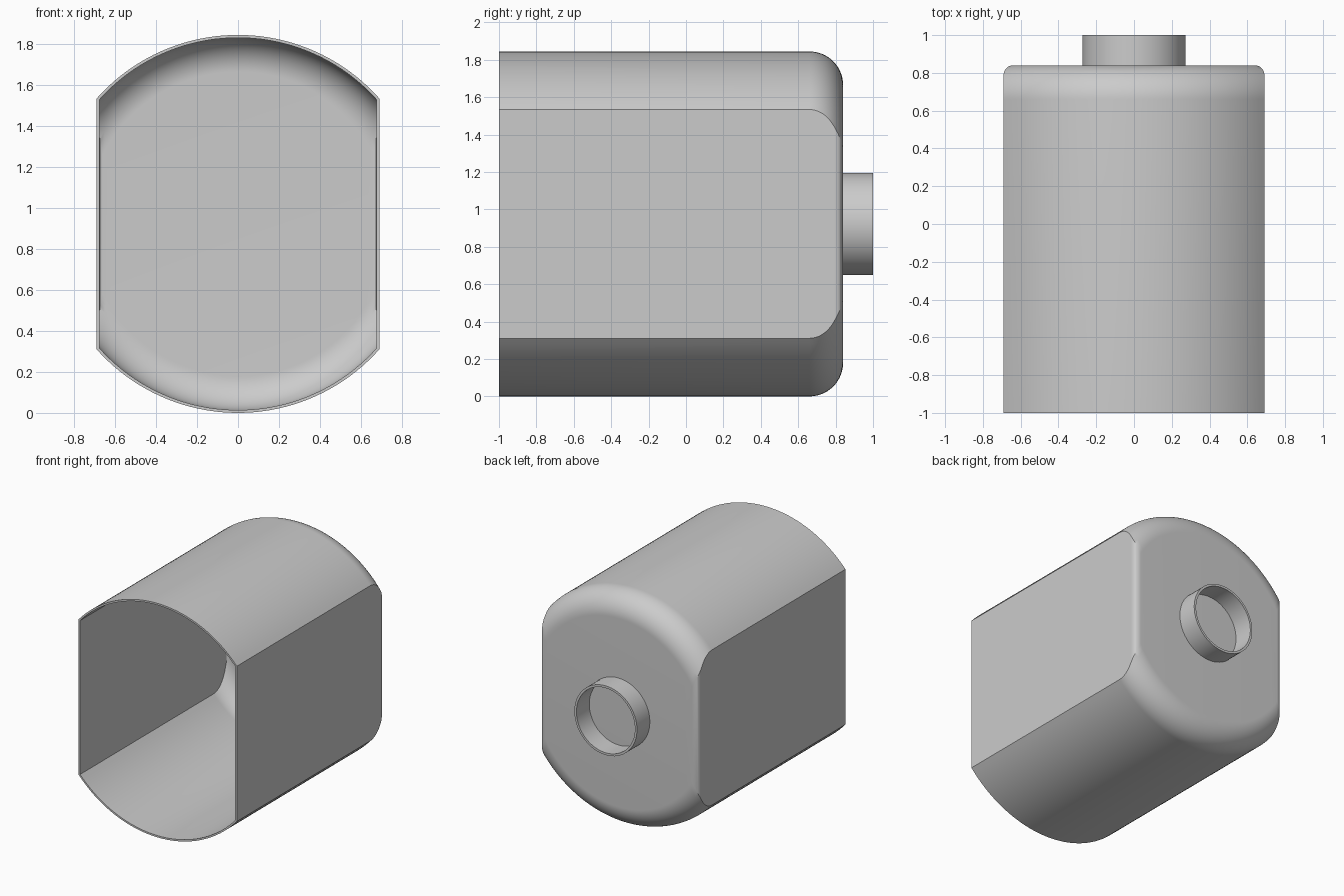
import bpy, bmesh
from math import sin, cos, asin, pi, radians, sqrt

if "Cube" in bpy.data.objects:
    bpy.data.objects.remove(bpy.data.objects["Cube"], do_unlink=True)

MID_Z = 0.922      # height of the long axis
RADIUS = 0.922     # round shell radius
HALF_W = 0.69      # flat side distance
BACK = 0.84        # outer face of the closed end
WALL = 0.014

grey = bpy.data.materials.new("plain_grey")
grey.use_nodes = True
colour = (0.6, 0.6, 0.6, 1)
grey.diffuse_color = colour
grey.node_tree.nodes["Principled BSDF"].inputs["Base Color"].default_value = colour


def section(y, r, w, n=40):
    """Circle of radius r with both sides cut flat at x = +-w."""
    a = asin(min(1, w / r))
    angles = [-a + 2 * a * i / n for i in range(n + 1)]
    top = [(r * sin(t), y, MID_Z + r * cos(t)) for t in angles]
    bottom = [(-x, y, 2 * MID_Z - z) for x, y, z in top]
    return top + bottom


def circle(y, r, n=64):
    return [(r * sin(2 * pi * i / n), y, MID_Z + r * cos(2 * pi * i / n)) for i in range(n)]


def shell_sections(r, w, back, big, small, steps=20):
    """Straight run, then a big round on the arcs and a small one on the flats."""
    rows = [section(-1, r, w)]
    for i in range(steps + 1):
        t = pi / 2 * i / steps
        y = back - big + big * sin(t)
        d = max(0, y - (back - small))
        side = w - small + sqrt(max(0, small ** 2 - d ** 2))
        rows.append(section(y, r - big + big * cos(t), side))
    return rows


def loft(name, rows, cap_ends=False):
    bm = bmesh.new()
    rings = [[bm.verts.new(p) for p in row] for row in rows]
    n = len(rings[0])
    for a, b in zip(rings, rings[1:]):
        for i in range(n):
            j = (i + 1) % n
            bm.faces.new((a[i], a[j], b[j], b[i]))
    if cap_ends:
        bm.faces.new(rings[0])
        bm.faces.new(rings[-1])
    bmesh.ops.recalc_face_normals(bm, faces=bm.faces)
    mesh = bpy.data.meshes.new(name)
    bm.to_mesh(mesh)
    bm.free()
    mesh.materials.append(grey)
    obj = bpy.data.objects.new(name, mesh)
    bpy.context.collection.objects.link(obj)
    bpy.ops.object.select_all(action="DESELECT")
    obj.select_set(True)
    bpy.context.view_layer.objects.active = obj
    bpy.ops.object.shade_smooth_by_angle(angle=radians(30))
    return obj


# Thin-walled housing, open at the front and closed at the back
outer = shell_sections(RADIUS, HALF_W, BACK, 0.18, 0.05)
inner = shell_sections(RADIUS - WALL, HALF_W - WALL, BACK - WALL, 0.18 - WALL, 0.015)
loft("housing", inner[::-1] + outer, cap_ends=True)

# Short tube on the back, open outward, with the closed end as its floor
loft("rear_collar", [circle(BACK, 0.273), circle(1, 0.273),
                     circle(1, 0.255), circle(BACK, 0.255)])
